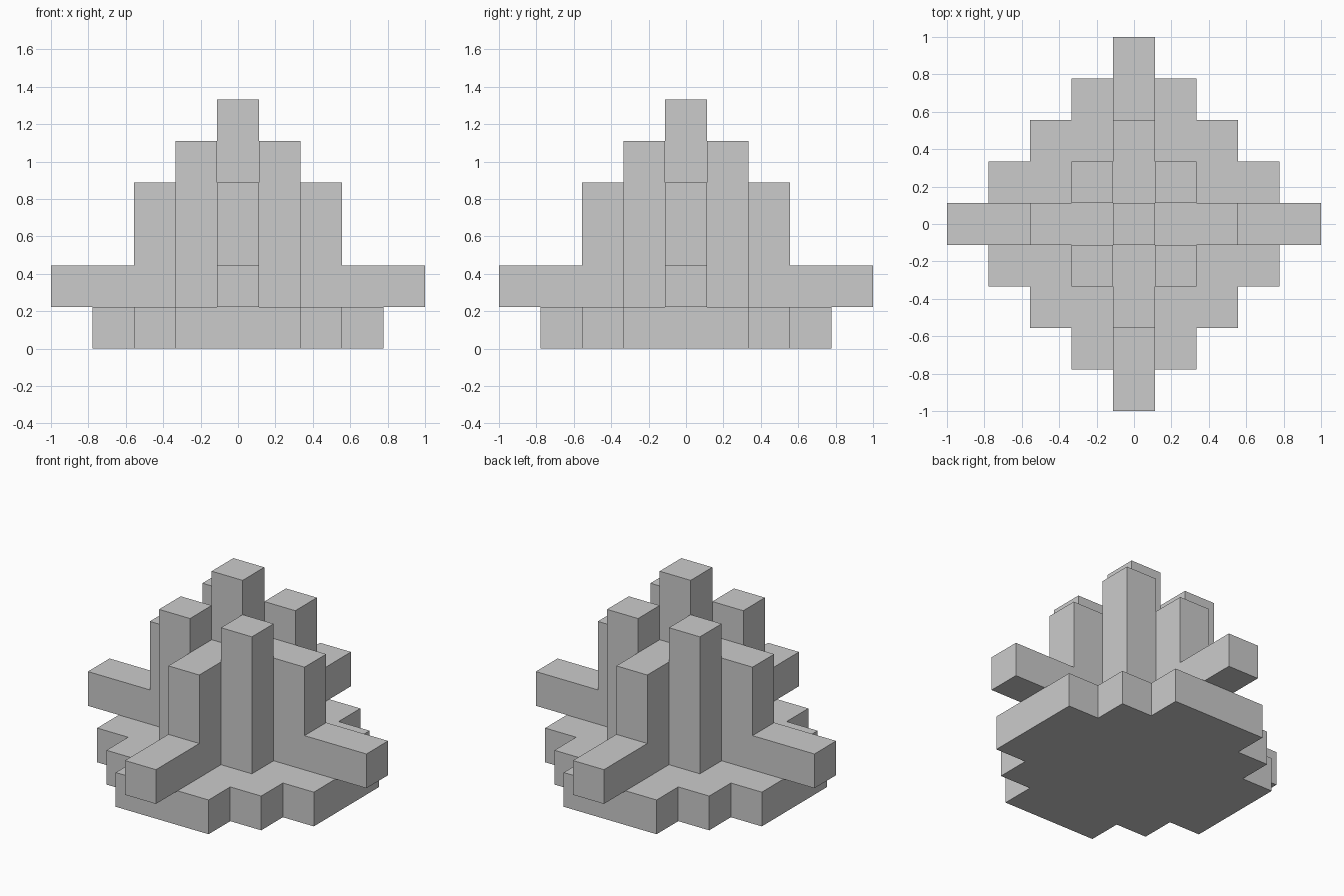
import bpy, bmesh, math
from mathutils import Vector

if "Cube" in bpy.data.objects:
    bpy.data.objects.remove(bpy.data.objects["Cube"])

U = 2 / 9  # one block


def block(xs, ys, zs):
    """All grid cells in a box of inclusive x and y ranges and half-open z range."""
    return {(x, y, z) for x in range(xs[0], xs[1] + 1)
            for y in range(ys[0], ys[1] + 1) for z in range(*zs)}


# Stepped diamond base slab
base = {(x, y, 0) for x in range(-3, 4) for y in range(-3, 4)
        if abs(x) + abs(y) <= 4}

# Long low cross arms, with a shorter and taller cross wall on top
cross = (block((-4, 4), (0, 0), (1, 2)) | block((0, 0), (-4, 4), (1, 2))
         | block((-2, 2), (0, 0), (2, 4)) | block((0, 0), (-2, 2), (2, 4)))

# Four pillars in the inner corners of the cross
pillars = set()
for sx in (-1, 1):
    for sy in (-1, 1):
        pillars |= block((sx, sx), (sy, sy), (1, 5))

# Central spire
spire = block((0, 0), (0, 0), (4, 6))

parts = {"stepped_base": base, "cross_walls": cross,
         "corner_pillars": pillars, "central_spire": spire}
solid = set().union(*parts.values())


def build(name, cells):
    """Skin the cells, leaving out faces buried against any other block."""
    bm = bmesh.new()
    for c in cells:
        centre = Vector((c[0], c[1], c[2] + 0.5))
        for axis in range(3):
            for s in (-1, 1):
                n = Vector((0, 0, 0))
                n[axis] = s
                if (c[0] + int(n.x), c[1] + int(n.y), c[2] + int(n.z)) in solid:
                    continue
                u = Vector((0, 0, 0))
                u[(axis + 1) % 3] = 1
                v = n.cross(u)
                mid = centre + n / 2
                bm.faces.new([bm.verts.new((mid + (a * u + b * v) / 2) * U)
                              for a, b in ((-1, -1), (1, -1), (1, 1), (-1, 1))])
    bmesh.ops.remove_doubles(bm, verts=bm.verts[:], dist=1e-4)
    # Merge flat areas into single faces
    bmesh.ops.dissolve_limit(bm, angle_limit=math.radians(1),
                             verts=bm.verts[:], edges=bm.edges[:])
    mesh = bpy.data.meshes.new(name)
    bm.to_mesh(mesh)
    bm.free()
    bpy.context.collection.objects.link(bpy.data.objects.new(name, mesh))


for name, cells in parts.items():
    build(name, cells)
